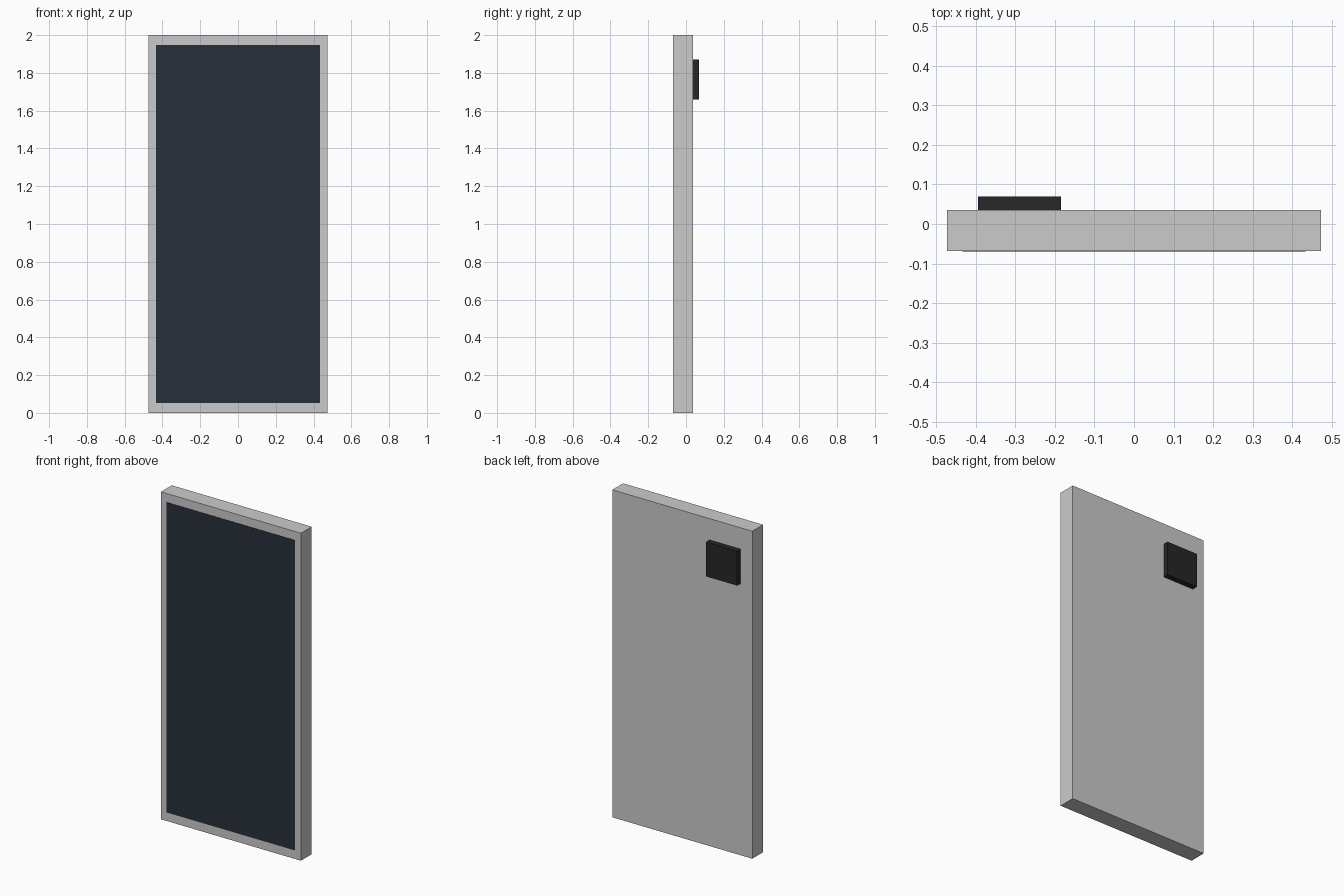
import bpy
import bmesh

if "Cube" in bpy.data.objects:
    bpy.data.objects.remove(bpy.data.objects["Cube"])


def material(name, rgb):
    mat = bpy.data.materials.new(name)
    mat.diffuse_color = (*rgb, 1.0)
    mat.use_nodes = True
    mat.node_tree.nodes["Principled BSDF"].inputs["Base Color"].default_value = mat.diffuse_color
    return mat


def box(name, low, high, mat=None):
    """Flat-faced box between two opposite corners."""
    bm = bmesh.new()
    bmesh.ops.create_cube(bm, size=1.0)
    for v in bm.verts:
        v.co = [l + (c + 0.5) * (h - l) for c, l, h in zip(v.co, low, high)]
    mesh = bpy.data.meshes.new(name)
    bm.to_mesh(mesh)
    bm.free()
    if mat:
        mesh.materials.append(mat)
    obj = bpy.data.objects.new(name, mesh)
    bpy.context.collection.objects.link(obj)
    return obj


glass = material("dark_glass", (0.02, 0.03, 0.04))
black = material("black", (0.02, 0.02, 0.02))

# Phone slab
box("body", (-0.473, -0.068, 0.0), (0.473, 0.036, 2.0))

# Thin display plate, just proud of the front face
box("screen", (-0.434, -0.070, 0.053), (0.434, -0.066, 1.947), glass)

# Raised camera block on the back, upper corner
box("camera_block", (-0.395, 0.034, 1.66), (-0.185, 0.070, 1.87), black)
